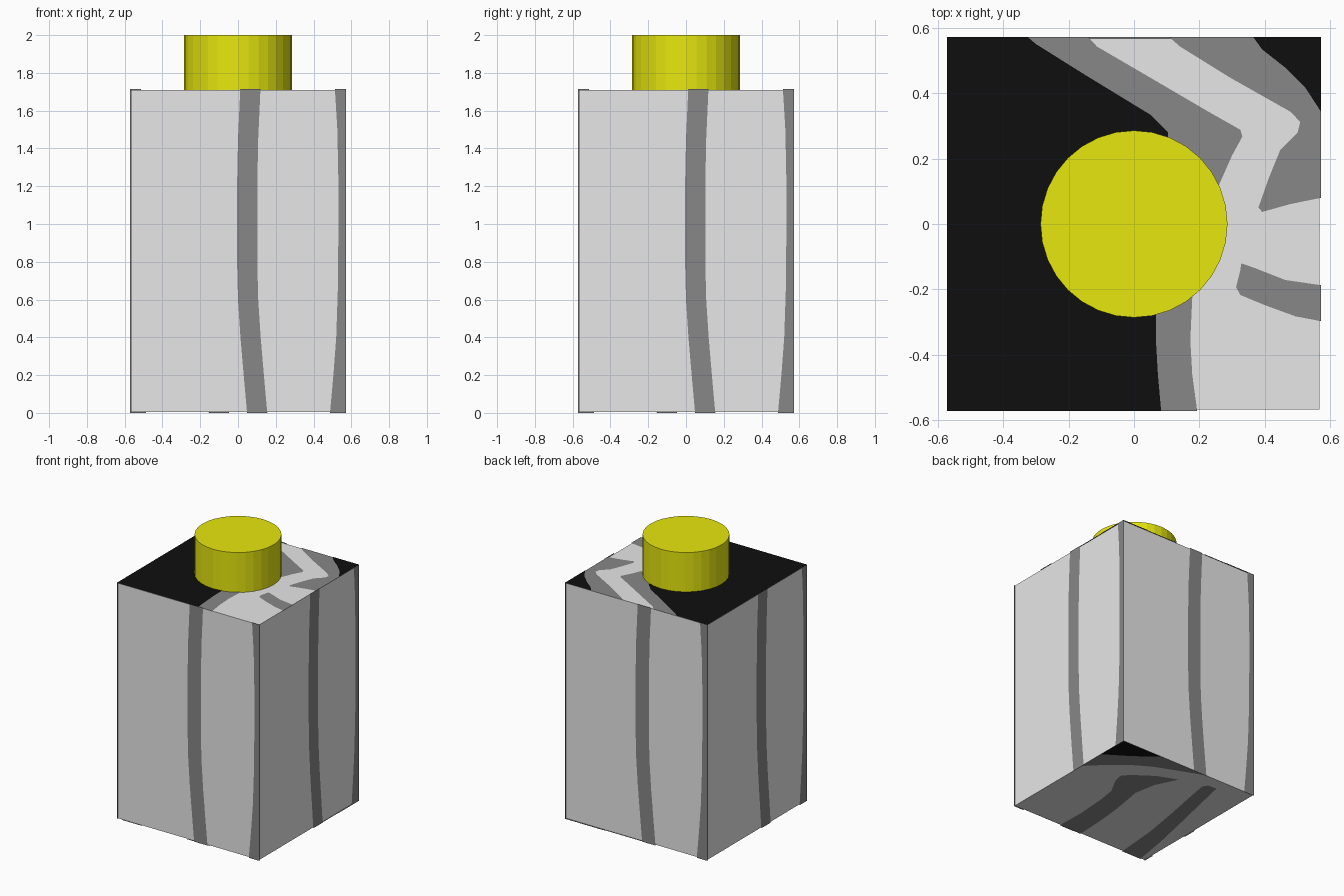
import bpy, bmesh, math
from mathutils import Matrix, Vector

if "Cube" in bpy.data.objects:
    bpy.data.objects.remove(bpy.data.objects["Cube"])

H = 4 / 7          # half width of the block
TOP = 12 / 7       # height of the block
STEP = 0.002       # layer offset of painted plates
IN = 2 * STEP      # block is inset so the outermost paint is flush


def material(name, r, g, b):
    m = bpy.data.materials.new(name)
    m.diffuse_color = (r, g, b, 1)
    m.use_nodes = True
    m.node_tree.nodes["Principled BSDF"].inputs["Base Color"].default_value = m.diffuse_color
    return m


white = material("white", 0.8, 0.8, 0.8)
grey = material("grey", 0.242, 0.242, 0.242)
black = material("black", 0.0048, 0.0048, 0.0048)
yellow = material("yellow", 0.8, 0.8, 0.0048)


def finish(name, bm, mat):
    me = bpy.data.meshes.new(name)
    bm.to_mesh(me)
    bm.free()
    me.materials.append(mat)
    ob = bpy.data.objects.new(name, me)
    bpy.context.collection.objects.link(ob)
    return ob


def plates(name, polys, normal, mat, matrices):
    """Flat painted sheets, one face per outline, facing along normal."""
    bm = bmesh.new()
    for m in matrices:
        n = m.to_3x3() @ Vector(normal)
        for pts in polys:
            f = bm.faces.new([bm.verts.new(m @ Vector(p)) for p in pts])
            f.normal_update()
            if f.normal.dot(n) < 0:
                f.normal_flip()
    bmesh.ops.triangulate(bm, faces=bm.faces[:])
    return finish(name, bm, mat)


def at_z(polys, z):
    return [[(x, y, z) for x, y in p] for p in polys]


# Block
bm = bmesh.new()
w = 2 * (H - IN)
bmesh.ops.create_cube(bm, size=1, matrix=Matrix.Translation((0, 0, TOP / 2))
                      @ Matrix.Diagonal((w, w, TOP - 2 * IN, 1)))
finish("block", bm, white)

# Round knob on top
bm = bmesh.new()
bmesh.ops.create_cone(bm, cap_ends=True, segments=32, radius1=2 / 7, radius2=2 / 7,
                      depth=2 - TOP + IN,
                      matrix=Matrix.Translation((0, 0, (2 + TOP - IN) / 2)))
finish("knob", bm, yellow)

# Side stripes, the same on all four sides
middle = [(.048, 0), (.03, .2), (.013, .4), (0, .6), (-.005, .8), (-.005, 1.2),
          (0, 1.45), (.012, TOP)]
edge = [(.487, 0), (.505, .2), (.52, .4), (.53, .7), (.532, 1.2), (.526, 1.5), (.513, TOP)]
side = [middle + [(x + .107, z) for x, z in reversed(middle)],
        edge + [(H, TOP), (H, 0)]]
turns = [Matrix.Rotation(i * math.pi / 2, 4, 'Z') for i in range(4)]
plates("side_stripes", [[(x, -H, z) for x, z in p] for p in side], (0, -1, 0), grey, turns)

# Top pattern: black field over a grey band, plus separate patches
top_black = [
    [(-H, -H), (-H, H), (-.325, H), (-.3, .55), (-.15, .456), (.05, .334), (.104, .28),
     (.1, 0), (.067, -.27), (.067, -.355), (.073, -.46), (.083, -H)],
    [(.364, H), (.392, .533), (.462, .478), (.524, .416), (H, .343), (H, H)]]
top_grey = [
    [(-H, -H), (-H, H), (-.14, H), (-.113, .542), (.05, .447), (.233, .34), (.325, .288),
     (.331, .267), (.3, .21), (.26, .12), (.19, 0), (.178, -.227), (.172, -.355),
     (.178, -.46), (.193, -H)],
    [(.107, H), (.141, .542), (.294, .447), (.478, .343), (.508, .312), (.5, .28),
     (.447, .227), (.41, .135), (.38, .05), (.392, .037), (.478, .061), (H, .08), (H, H)],
    [(.328, -.12), (.37, -.135), (.462, -.171), (H, -.187), (H, -.297), (.493, -.282),
     (.4, -.248), (.325, -.217), (.312, -.193), (.325, -.14)]]
one = [Matrix.Identity(4)]
plates("top_black_patches", at_z(top_black, TOP), (0, 0, 1), black, one)
plates("top_grey_patches", at_z(top_grey, TOP - STEP), (0, 0, 1), grey, one)

# Underside pattern
under_black = [[(H, H), (.245, H), (.4, .45), (H, .34)]]
under_grey = [
    [(H, H), (-.15, H), (.03, .5), (.2, .43), (.33, .35), (.46, .24), (H, .13)],
    [(-.048, .41), (.1, .35), (.24, .25), (.283, .2), (.27, .13), (.2, 0), (.18, -.135),
     (.165, -.35), (.17, -H), (-.01, -H), (.0, -.35), (.017, -.17), (.06, .09), (.03, .25)],
    [(-.32, .48), (-.25, .475), (-.228, .44), (-.255, .286), (-.3, .05), (-.35, -.25),
     (-.376, -H), (-.535, -H), (-.49, -.3), (-.43, -.02), (-.37, .25)]]
plates("underside_black_patch", at_z(under_black, 0), (0, 0, -1), black, one)
plates("underside_grey_patches", at_z(under_grey, STEP), (0, 0, -1), grey, one)
